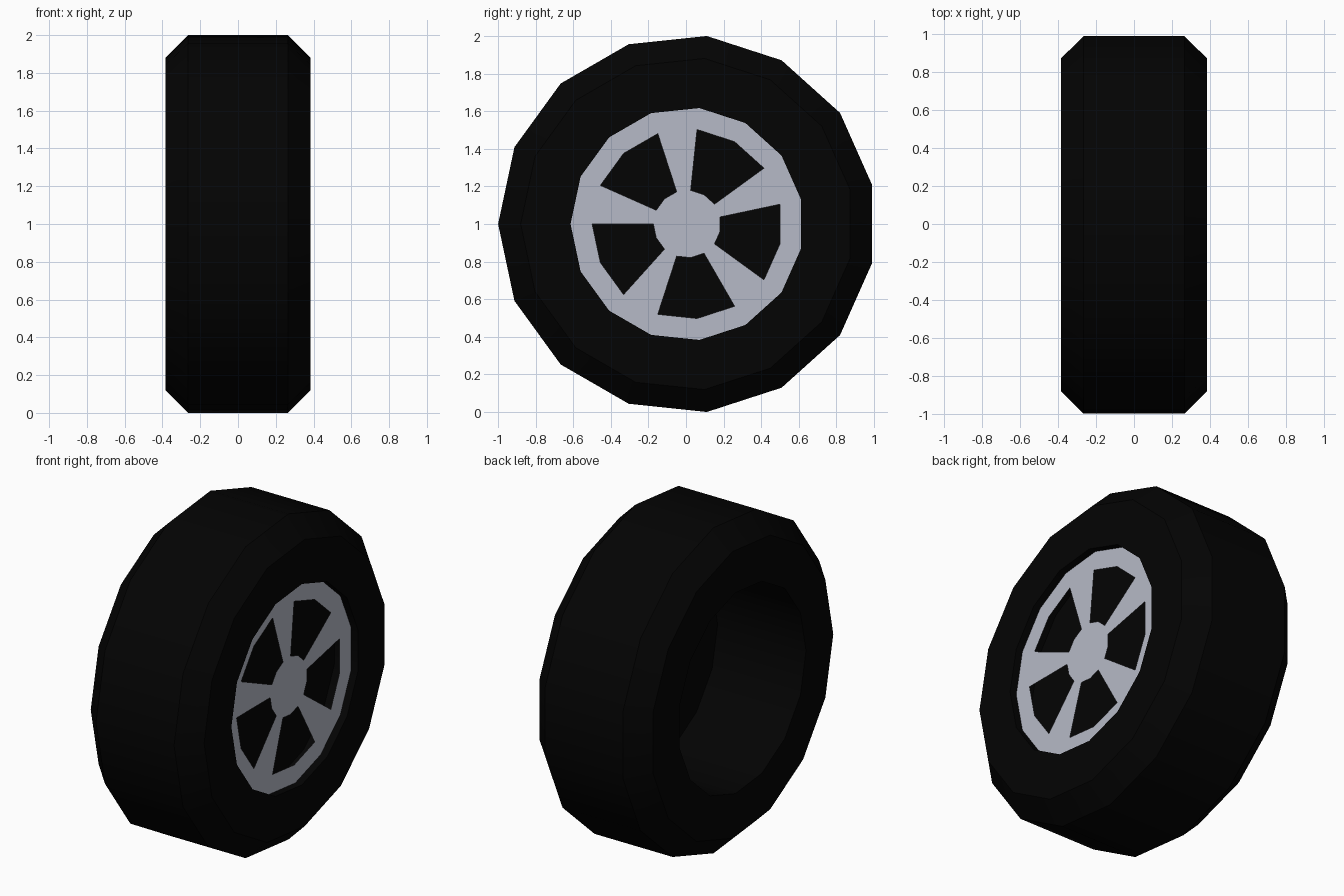
import bpy
import bmesh
from math import cos, sin, pi, radians

default = bpy.data.objects.get("Cube")
if default:
    bpy.data.objects.remove(default)

SIDES = 15
CENTRE_Y, CENTRE_Z = 0.006, 1.0


def material(name, colour, roughness):
    mat = bpy.data.materials.new(name)
    mat.use_nodes = True
    mat.diffuse_color = colour
    bsdf = mat.node_tree.nodes["Principled BSDF"]
    bsdf.inputs["Base Color"].default_value = colour
    bsdf.inputs["Roughness"].default_value = roughness
    return mat


rubber = material("black rubber", (0.001, 0.001, 0.001, 1), 0.9)
alloy = material("silver alloy", (0.47, 0.49, 0.57, 1), 0.6)


def ring(bm, x, radius):
    """One ring of vertices around the axle."""
    angles = [pi + 2 * pi * i / SIDES for i in range(SIDES)]
    return [bm.verts.new((x, CENTRE_Y + radius * cos(a), CENTRE_Z + radius * sin(a)))
            for a in angles]


def bridge(bm, a, b, keep=lambda i: True):
    """Quads between two rings, only in the sectors that keep() accepts."""
    for i in range(SIDES):
        if keep(i):
            j = (i + 1) % SIDES
            bm.faces.new((a[i], a[j], b[j], b[i]))


def finish(bm, name, mat):
    bmesh.ops.recalc_face_normals(bm, faces=bm.faces[:])
    mesh = bpy.data.meshes.new(name)
    bm.to_mesh(mesh)
    bm.free()
    mesh.materials.append(mat)
    obj = bpy.data.objects.new(name, mesh)
    bpy.context.collection.objects.link(obj)
    return obj


# Tyre: closed profile with chamfered shoulders, swept around the axle
half_profile = [(0.385, 0.62), (0.385, 0.885), (0.265, 1.005)]
profile = half_profile + [(-x, r) for x, r in reversed(half_profile)]
bm = bmesh.new()
rings = [ring(bm, x, r) for x, r in profile]
for k, current in enumerate(rings):
    bridge(bm, current, rings[(k + 1) % len(rings)])
tyre = finish(bm, "tyre", rubber)
bpy.context.view_layer.objects.active = tyre
tyre.select_set(True)
bpy.ops.object.shade_smooth_by_angle(angle=radians(30))

# Backing disc: closes the bore behind the spokes
bm = bmesh.new()
front, back = ring(bm, 0.225, 0.62), ring(bm, 0.215, 0.62)
bm.faces.new(front)
bm.faces.new(back)
bridge(bm, front, back)
finish(bm, "backing_disc", rubber)

# Rim: outer band, five spokes (every third sector) and hub, recessed in the tyre
bm = bmesh.new()
outer, inner, hub = (ring(bm, 0.34, r) for r in (0.62, 0.505, 0.18))
bridge(bm, outer, inner)
bridge(bm, inner, hub, keep=lambda i: i % 3 == 2)
bm.faces.new(hub[::-1])
finish(bm, "spoked_rim", alloy)
